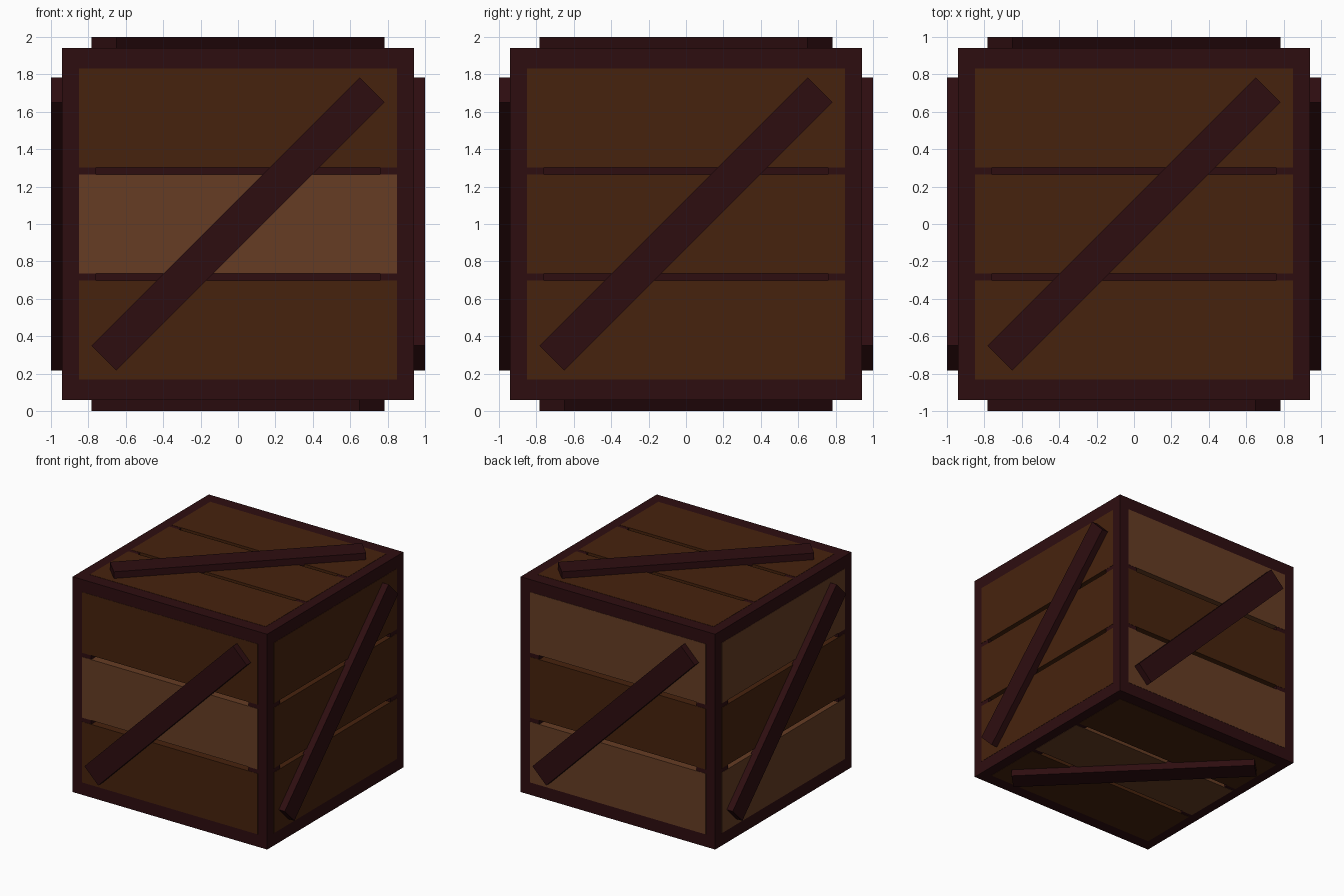
import bpy
import math
from mathutils import Matrix, Vector

if "Cube" in bpy.data.objects:
    bpy.data.objects.remove(bpy.data.objects["Cube"])

HALF = 0.94      # half size of the crate frame
BAR = 0.18       # frame bar thickness
CENTER = Vector((0, 0, 1))


def material(name, color):
    m = bpy.data.materials.new(name)
    m.diffuse_color = (*color, 1)
    m.use_nodes = True
    m.node_tree.nodes["Principled BSDF"].inputs["Base Color"].default_value = m.diffuse_color
    return m


DARK = material("dark_red_wood", (0.027, 0.004, 0.005))
BROWN = material("brown_wood", (0.062, 0.0165, 0.004))
LIGHT = material("light_wood", (0.133, 0.046, 0.0175))


def box(name, size, mat, matrix):
    """Box of the given size placed by a matrix around the crate centre."""
    bpy.ops.mesh.primitive_cube_add(size=1)
    ob = bpy.context.object
    ob.name = name
    ob.data.transform(Matrix.Translation(CENTER) @ matrix @ Matrix.Diagonal((*size, 1)))
    ob.data.materials.append(mat)
    return ob


# Inner body seen through the gaps between planks
box("inner_body", (1.72, 1.72, 1.72), DARK, Matrix())

# Frame bars along each axis
c = HALF - BAR / 2
inner = 2 * (HALF - BAR)
for a in (-c, c):
    for b in (-c, c):
        box("frame_post", (BAR, BAR, 2 * HALF), DARK, Matrix.Translation((a, b, 0)))
        box("frame_rail_x", (inner, BAR, BAR), DARK, Matrix.Translation((0, a, b)))
        box("frame_rail_y", (BAR, inner, BAR), DARK, Matrix.Translation((a, 0, b)))

# Sides: right and up direction, plank colours from bottom to top
X, Y, Z = Vector((1, 0, 0)), Vector((0, 1, 0)), Vector((0, 0, 1))
SIDES = {
    "front": (X, Z, (BROWN, LIGHT, BROWN)),
    "right": (Y, Z, (BROWN, BROWN, BROWN)),
    "back": (-X, Z, (LIGHT, BROWN, LIGHT)),
    "left": (-Y, Z, (LIGHT, BROWN, LIGHT)),
    "top": (X, Y, (BROWN, BROWN, BROWN)),
    "bottom": (X, -Y, (BROWN, LIGHT, BROWN)),
}

for side, (u, v, colors) in SIDES.items():
    face = Matrix((u, v, u.cross(v))).transposed().to_4x4()
    # Three planks, almost flush with the frame
    for i, mat in enumerate(colors):
        place = Matrix.Translation((0, (i - 1) * 0.566, HALF + 0.002 - 0.05))
        box(side + "_plank", (1.70, 0.53, 0.10), mat, face @ place)
    # Diagonal brace
    place = Matrix.Translation((0, 0, 0.965)) @ Matrix.Rotation(math.radians(45), 4, 'Z')
    box(side + "_brace", (2.028, 0.188, 0.07), DARK, face @ place)
